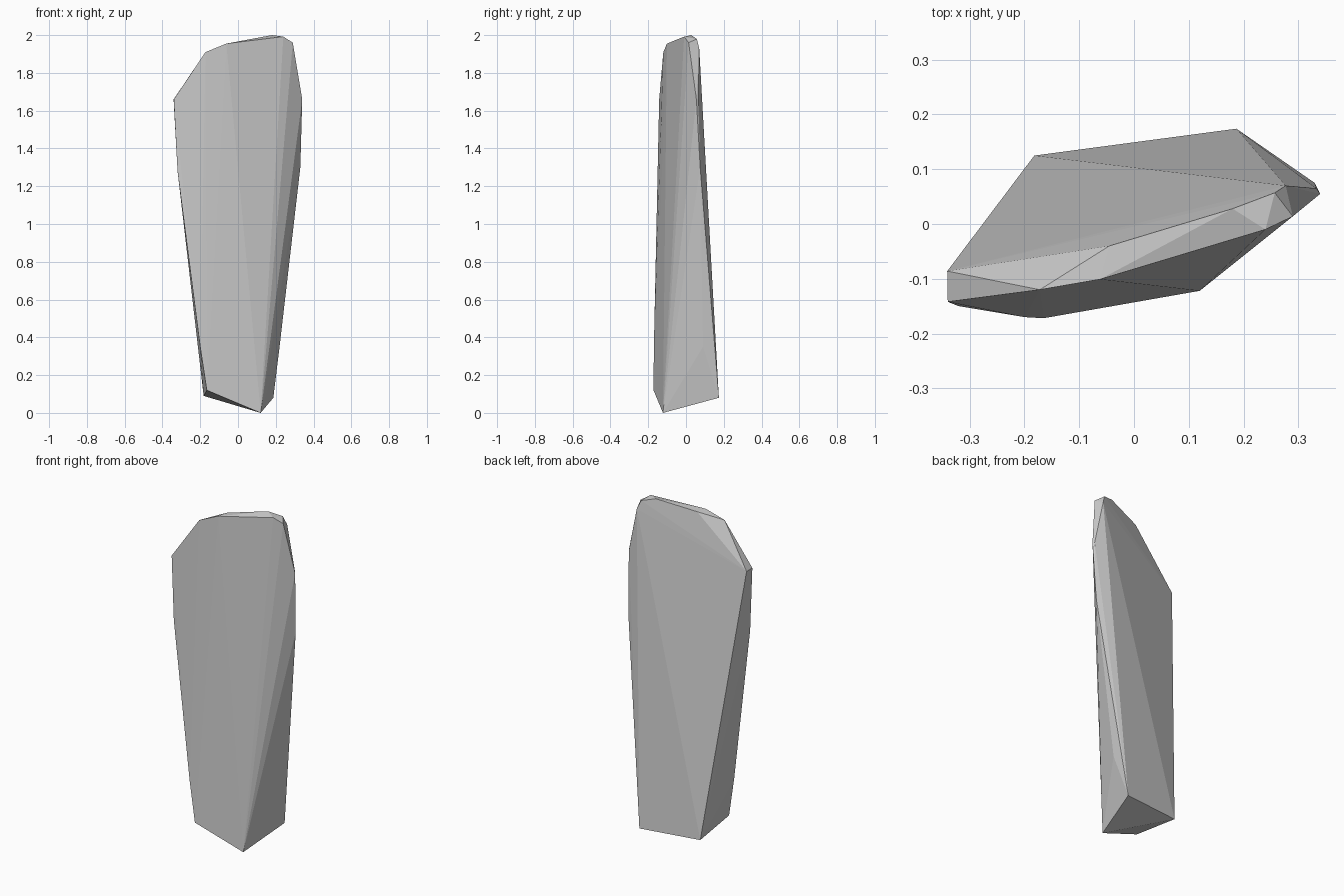
import bpy, bmesh

# Corner points of the faceted standing stone, grouped by height
base = [(0.12, -0.122, 0), (-0.182, 0.125, 0.09), (0.187, 0.174, 0.08), (-0.165, -0.172, 0.12)]
lower = [(-0.2, -0.17, 0.35), (0.22, 0.09, 0.35)]
shoulder = [(-0.32, -0.15, 1.28), (0.33, 0.075, 1.3),
            (-0.341, -0.086, 1.66), (-0.34, -0.142, 1.66),
            (0.333, 0.065, 1.66), (0.34, 0.055, 1.66)]
crown = [(-0.172, -0.12, 1.91), (-0.062, -0.101, 1.955), (-0.045, -0.04, 1.957),
         (0.18, 0.028, 2.0), (0.24, -0.01, 1.992), (0.257, 0.057, 1.98),
         (0.277, 0.07, 1.93), (0.29, 0.014, 1.96)]

# Wrap the corners in a flat-faced convex skin
bm = bmesh.new()
for p in base + lower + shoulder + crown:
    bm.verts.new(p)
hull = bmesh.ops.convex_hull(bm, input=bm.verts[:])
loose = [v for v in bm.verts if not v.link_faces]
bmesh.ops.delete(bm, geom=loose, context='VERTS')
bmesh.ops.recalc_face_normals(bm, faces=bm.faces[:])

mesh = bpy.data.meshes.new("standing_stone")
bm.to_mesh(mesh)
bm.free()
stone = bpy.data.objects.new("standing_stone", mesh)
bpy.context.collection.objects.link(stone)
